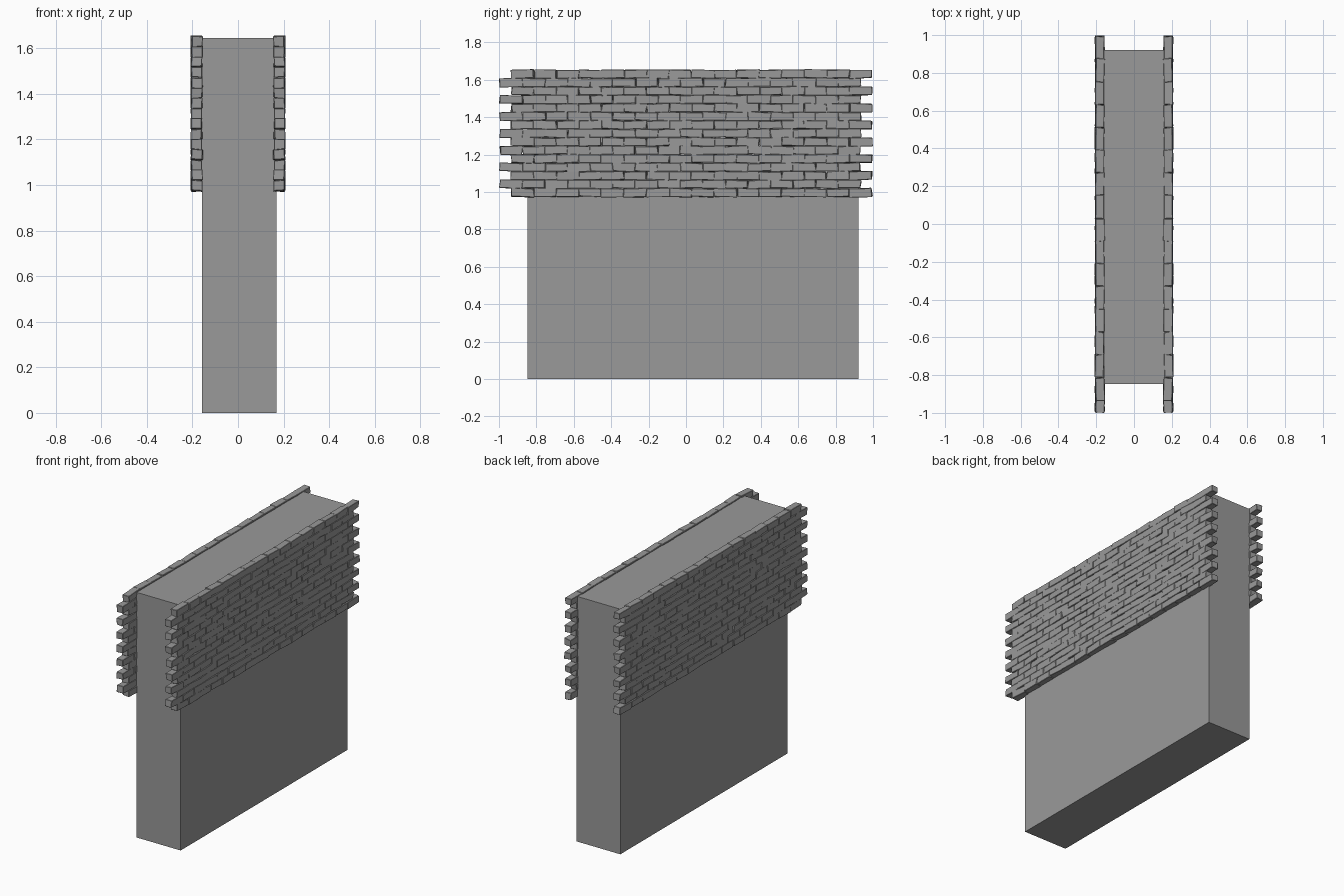
import bpy, bmesh, random
from mathutils import Matrix, Vector

if "Cube" in bpy.data.objects:
    bpy.data.objects.remove(bpy.data.objects["Cube"])

random.seed(7)
COURSES, PER_ROW = 15, 16
PITCH_Z, PITCH_Y = 0.0453, 0.1205
BASE_Z = 0.974

# Dark grey stone
stone = bpy.data.materials.new("dark_grey")
stone.diffuse_color = (0.32, 0.32, 0.32, 1)
stone.use_nodes = True
stone.node_tree.nodes["Principled BSDF"].inputs["Base Color"].default_value = stone.diffuse_color


def new_object(name, bm):
    mesh = bpy.data.meshes.new(name)
    bm.to_mesh(mesh)
    bm.free()
    mesh.materials.append(stone)
    obj = bpy.data.objects.new(name, mesh)
    bpy.context.collection.objects.link(obj)
    return obj


def add_brick(bm, centre, size):
    # Rough brick: slightly tilted box, jittered corners, chipped edges
    tilt = (Matrix.Rotation(random.uniform(-0.03, 0.03), 4, 'X')
            @ Matrix.Rotation(random.uniform(-0.03, 0.03), 4, 'Z'))
    part = bmesh.new()
    bmesh.ops.create_cube(part, size=1, matrix=Matrix.Translation(centre) @ tilt
                          @ Matrix.Diagonal((*size, 1)))
    for v in part.verts:
        v.co += Vector((random.uniform(-0.002, 0.002),
                        random.uniform(-0.005, 0.005),
                        random.uniform(-0.003, 0.003)))
    bmesh.ops.bevel(part, geom=part.edges[:], offset=0.002,
                    segments=1, affect='EDGES')
    temp = bpy.data.meshes.new("brick_temp")
    part.to_mesh(temp)
    part.free()
    bm.from_mesh(temp)
    bpy.data.meshes.remove(temp)


# Plain core wall
bm = bmesh.new()
bmesh.ops.create_cube(bm, size=1, matrix=Matrix.Translation((0.005, 0.037, 0.8225))
                      @ Matrix.Diagonal((0.326, 1.77, 1.645, 1)))
new_object("core_wall", bm)

# Brick facing in running bond, alternate courses toothed at the ends
bm = bmesh.new()
for row in range(COURSES):
    start = -0.934 if row % 2 == 0 else -0.994
    z = BASE_Z + (row + 0.5) * PITCH_Z
    for i in range(PER_ROW):
        y = start + (i + 0.5) * PITCH_Y
        add_brick(bm, Vector((0.181 + random.uniform(-0.002, 0.002), y, z)),
                  (0.047, PITCH_Y + 0.001, PITCH_Z))
facing = new_object("brick_facing", bm)
mirror = facing.modifiers.new("both_sides", 'MIRROR')
mirror.use_axis = (True, False, False)
